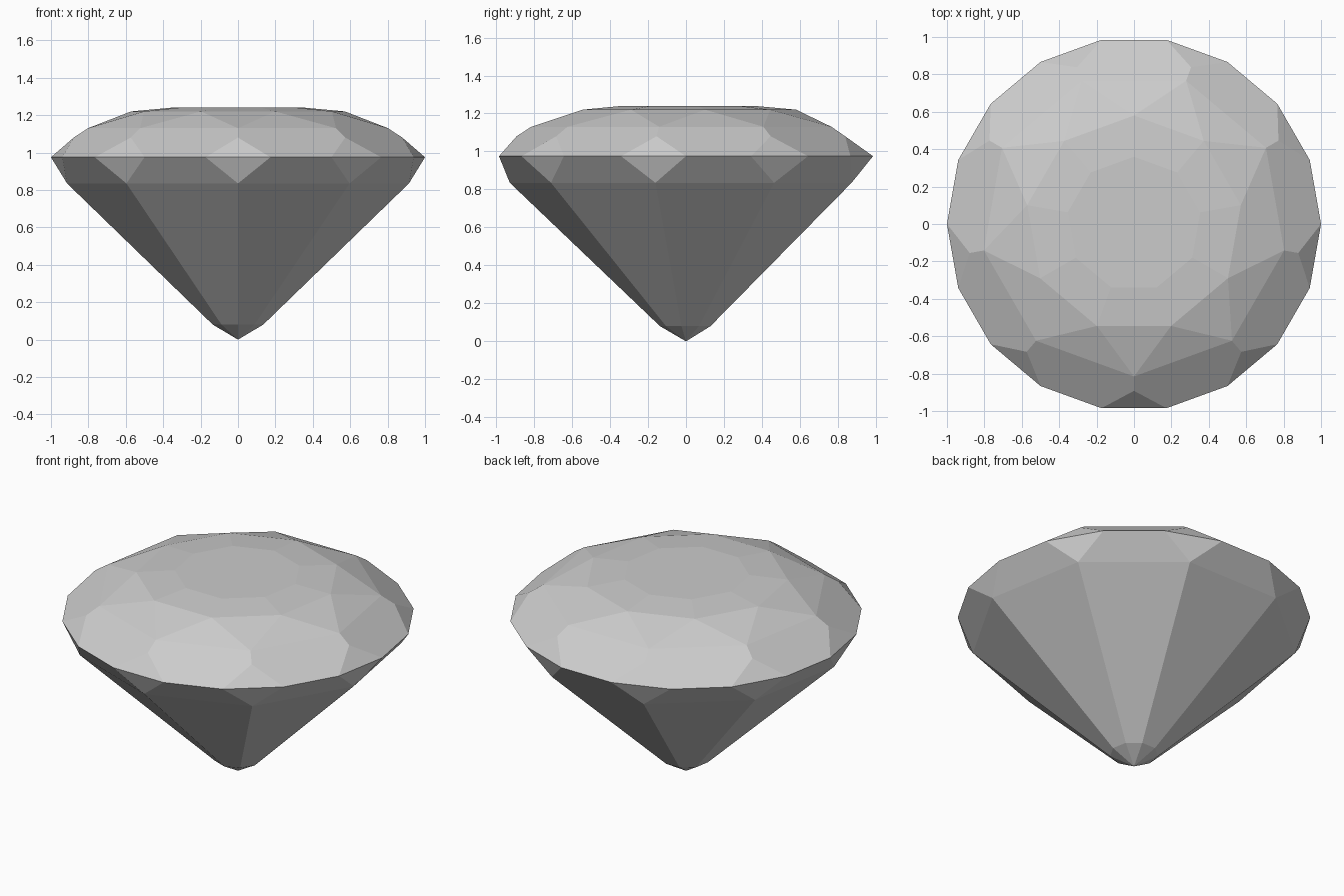
import bpy, bmesh
from math import radians, sin, cos

if "Cube" in bpy.data.objects:
    bpy.data.objects.remove(bpy.data.objects["Cube"])

CORNER = -90   # direction of the nine corner facets
FLAT = -70     # direction of the nine main facets


def ring(bm, count, radius, z, start):
    for i in range(count):
        a = radians(start + 360 / count * i)
        bm.verts.new((radius * cos(a), radius * sin(a), z))


bm = bmesh.new()

# pavilion: blunt point, then lower tips of the corner facets
bm.verts.new((0, 0, 0))
ring(bm, 9, 0.137, 0.08, CORNER)
ring(bm, 9, 0.928, 0.835, CORNER)

# girdle
ring(bm, 18, 1.0, 0.975, -80)

# crown: upper tips of the corner facets, shoulder, star ring and table
ring(bm, 9, 0.892, 1.08, CORNER)
ring(bm, 9, 0.815, 1.13, CORNER)
ring(bm, 9, 0.58, 1.22, FLAT)
ring(bm, 9, 0.36, 1.24, FLAT)

# the stone is convex, so its facets are the hull of the rings
bmesh.ops.convex_hull(bm, input=bm.verts[:])
bmesh.ops.dissolve_limit(bm, angle_limit=radians(1.5),
                         verts=bm.verts[:], edges=bm.edges[:])
bmesh.ops.recalc_face_normals(bm, faces=bm.faces[:])

mesh = bpy.data.meshes.new("cut_gemstone")
bm.to_mesh(mesh)
bm.free()
gem = bpy.data.objects.new("cut_gemstone", mesh)
bpy.context.collection.objects.link(gem)
